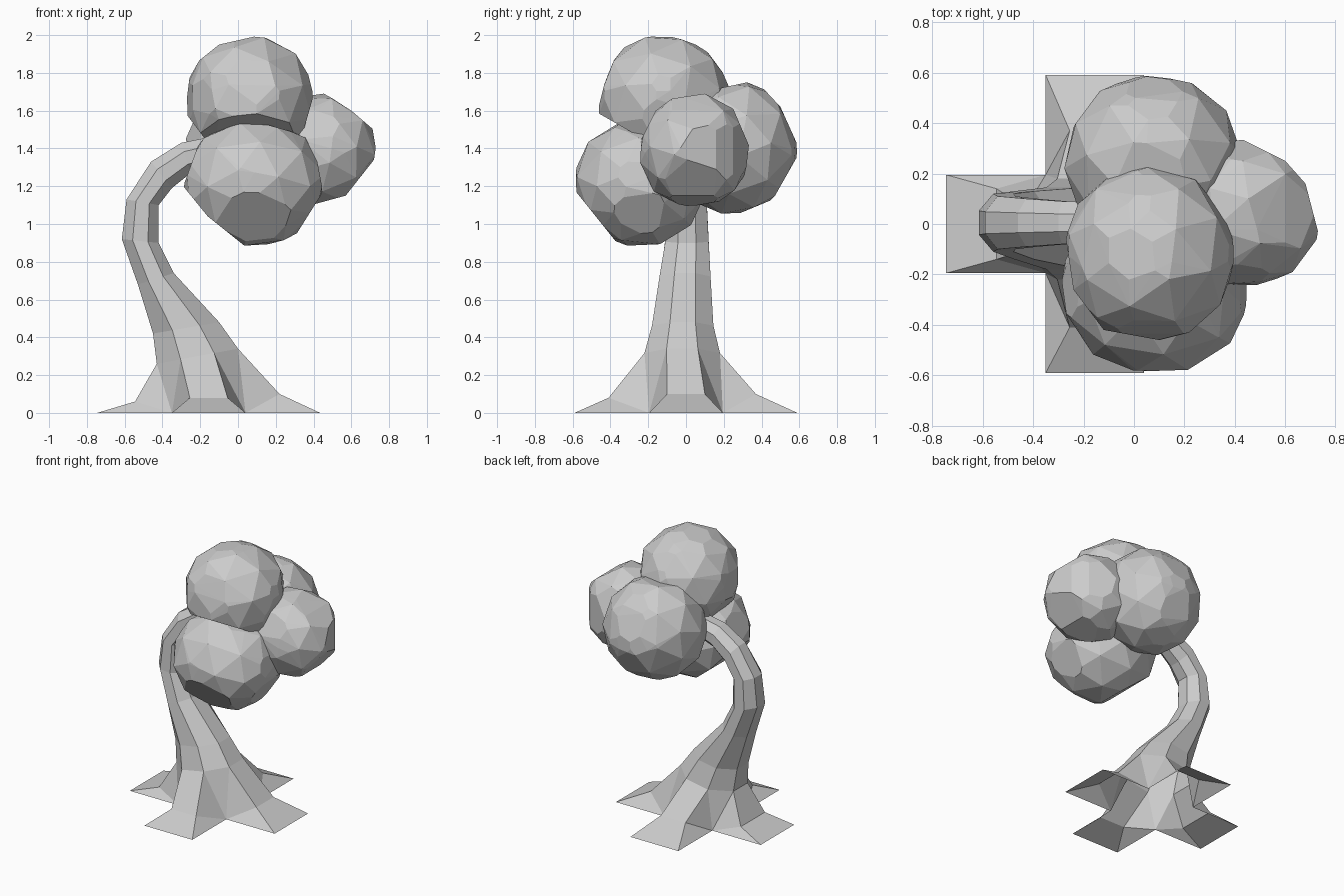
import bpy, bmesh, math
from mathutils import Vector, Matrix, Euler

if "Cube" in bpy.data.objects:
    bpy.data.objects.remove(bpy.data.objects["Cube"], do_unlink=True)

GREY = (0.6, 0.6, 0.6, 1)
mat = bpy.data.materials.new("light grey")
mat.use_nodes = True
mat.diffuse_color = GREY
mat.node_tree.nodes["Principled BSDF"].inputs["Base Color"].default_value = GREY


def finish(bm, name):
    bmesh.ops.recalc_face_normals(bm, faces=bm.faces)
    mesh = bpy.data.meshes.new(name)
    bm.to_mesh(mesh)
    bm.free()
    mesh.materials.append(mat)
    obj = bpy.data.objects.new(name, mesh)
    bpy.context.collection.objects.link(obj)
    return obj


# Trunk: eight-sided rings, each from its left point, right point, front y and back y
RINGS = [
    ((-0.43, 0.26), (0.0, 0.34), -0.22, 0.18),
    ((-0.45, 0.42), (-0.10, 0.48), -0.18, 0.145),
    ((-0.53, 0.68), (-0.34, 0.74), -0.14, 0.13),
    ((-0.615, 0.92), (-0.42, 0.90), -0.11, 0.12),
    ((-0.59, 1.13), (-0.42, 1.10), -0.10, 0.11),
    ((-0.46, 1.33), (-0.35, 1.19), -0.09, 0.10),
    ((-0.30, 1.43), (-0.25, 1.27), -0.08, 0.09),
    ((0.0, 1.49), (0.03, 1.37), -0.07, 0.08),
]
K = 1 / math.cos(math.pi / 8)
bm = bmesh.new()
rings = []
for (x0, z0), (x1, z1), y0, y1 in RINGS:
    mid = Vector((x0 + x1, y0 + y1, z0 + z1)) / 2
    across = Vector((x1 - x0, 0, z1 - z0)) / 2 * K
    depth = Vector((0, y1 - y0, 0)) / 2 * K
    ring = []
    for j in range(8):
        a = math.pi / 8 * (2 * j + 1)
        ring.append(bm.verts.new(mid + across * math.cos(a) + depth * math.sin(a)))
    rings.append(ring)
for low, high in zip(rings, rings[1:]):
    for j in range(8):
        n = (j + 1) % 8
        bm.faces.new((low[j], low[n], high[n], high[j]))
bm.faces.new(rings[-1])

# Roots: four flared arms in a cross, open underneath
CENTRE = Vector((-0.155, 0, 0))
WIDE, REACH = 0.195, 0.59
# Knuckle of each arm (left, back, right, front): distance, height, half width
KNUCKLES = [(0.375, 0.1, 0.1), (0.37, 0.1, 0.1), (0.39, 0.06, 0.14), (0.41, 0.08, 0.1)]


def spot(k, along, side, z):
    turn = Matrix.Rotation(math.pi / 2 * k, 3, "Z")
    return bm.verts.new(CENTRE + turn @ Vector((along, side, z)))


corners = [spot(k, WIDE, WIDE, 0) for k in range(4)]
base = rings[0]
for k, (along, height, half) in enumerate(KNUCKLES):
    before, after = corners[k - 1], corners[k]
    t0, t1 = base[2 * k - 1], base[2 * k]
    e0, e1 = spot(k, REACH, -WIDE, 0), spot(k, REACH, WIDE, 0)
    m0, m1 = spot(k, along, -half, height), spot(k, along, half, height)
    for face in ((e0, e1, m1, m0), (m0, m1, t1, t0),
                 (before, e0, m0), (before, m0, t0),
                 (after, m1, e1), (after, t1, m1),
                 (after, base[2 * k + 1], t1)):
        bm.faces.new(face)
finish(bm, "trunk_and_roots")


# Foliage: a faceted ball fitted to a box, then trimmed flat along outline profiles
def foliage(name, low, high, angles, front=(), side=(), top=()):
    low, high = Vector(low), Vector(high)
    centre, half = (low + high) / 2, (high - low) / 2
    ball = bmesh.new()
    bmesh.ops.create_icosphere(ball, subdivisions=2, radius=1.03,
                               matrix=Euler(angles).to_matrix().to_4x4())
    for v in ball.verts:
        v.co = centre + v.co * half
    for outline, u, w in ((front, 0, 2), (side, 1, 2), (top, 0, 1)):
        for p, q in zip(outline, outline[1:]):
            point, normal = Vector(centre), Vector()
            point[u], point[w] = p
            normal[u], normal[w] = q[1] - p[1], p[0] - q[0]
            if normal.dot(point - centre) < 0:
                normal.negate()
            bmesh.ops.bisect_plane(ball, geom=ball.verts[:] + ball.edges[:] + ball.faces[:],
                                   plane_co=point, plane_no=normal, clear_outer=True)
            bmesh.ops.holes_fill(ball, edges=[e for e in ball.edges if e.is_boundary])
    # Merge slivers and wrap the corners in clean facets
    bmesh.ops.remove_doubles(ball, verts=ball.verts, dist=0.04)
    hull = bmesh.new()
    for v in ball.verts:
        hull.verts.new(v.co)
    ball.free()
    found = bmesh.ops.convex_hull(hull, input=hull.verts)
    inner = [g for g in found["geom_interior"] if isinstance(g, bmesh.types.BMVert)]
    bmesh.ops.delete(hull, geom=inner, context="VERTS")
    finish(hull, name)


foliage("top_foliage", (-0.28, -0.47, 1.32), (0.40, 0.23, 2.0), (0.3, 0.2, 0.1),
        front=[(-0.19, 1.47), (-0.28, 1.59), (-0.25, 1.83), (-0.1, 1.95),
               (0.12, 2.0), (0.35, 1.88), (0.4, 1.68), (0.34, 1.47)],
        side=[(-0.26, 1.47), (-0.47, 1.59), (-0.43, 1.75), (-0.36, 1.92),
              (-0.19, 2.0), (-0.01, 1.99), (0.16, 1.88), (0.23, 1.72)],
        top=[(0.01, 0.24), (0.22, 0.19), (0.39, 0.08), (0.4, -0.13), (0.34, -0.4),
             (0.1, -0.46), (-0.12, -0.42), (-0.24, -0.26), (-0.28, 0.01)])
foliage("front_foliage", (-0.29, -0.59, 0.88), (0.46, 0.10, 1.55), (0.5, 0.1, 0.6),
        front=[(-0.29, 1.2), (-0.21, 1.42), (-0.12, 1.53), (0.07, 1.55), (0.35, 1.47),
               (0.42, 1.33), (0.45, 1.17), (0.28, 0.9), (0.04, 0.88), (-0.16, 1.04), (-0.29, 1.2)],
        side=[(-0.47, 1.54), (-0.575, 1.36), (-0.59, 1.18), (-0.35, 0.88),
              (-0.16, 0.88), (0.02, 0.98)])
foliage("left_foliage", (0.12, -0.25, 1.09), (0.74, 0.34, 1.69), (0.2, 0.6, 0.3),
        front=[(0.46, 1.69), (0.6, 1.6), (0.74, 1.48), (0.72, 1.34), (0.57, 1.15), (0.35, 1.09)],
        side=[(-0.25, 1.42), (-0.16, 1.6), (-0.04, 1.69), (0.13, 1.69), (0.25, 1.61), (0.34, 1.4)],
        top=[(0.42, 0.34), (0.6, 0.25), (0.68, 0.16), (0.74, -0.07), (0.62, -0.2), (0.46, -0.25)])
foliage("back_foliage", (-0.27, -0.09, 1.05), (0.42, 0.59, 1.76), (0.7, 0.3, 0.9),
        side=[(0.23, 1.73), (0.37, 1.76), (0.5, 1.62), (0.59, 1.42), (0.585, 1.35),
              (0.46, 1.13), (0.28, 1.055), (0.09, 1.055)],
        top=[(-0.265, 0.3), (-0.22, 0.49), (0.03, 0.6), (0.27, 0.55), (0.4, 0.43), (0.42, 0.34)])
